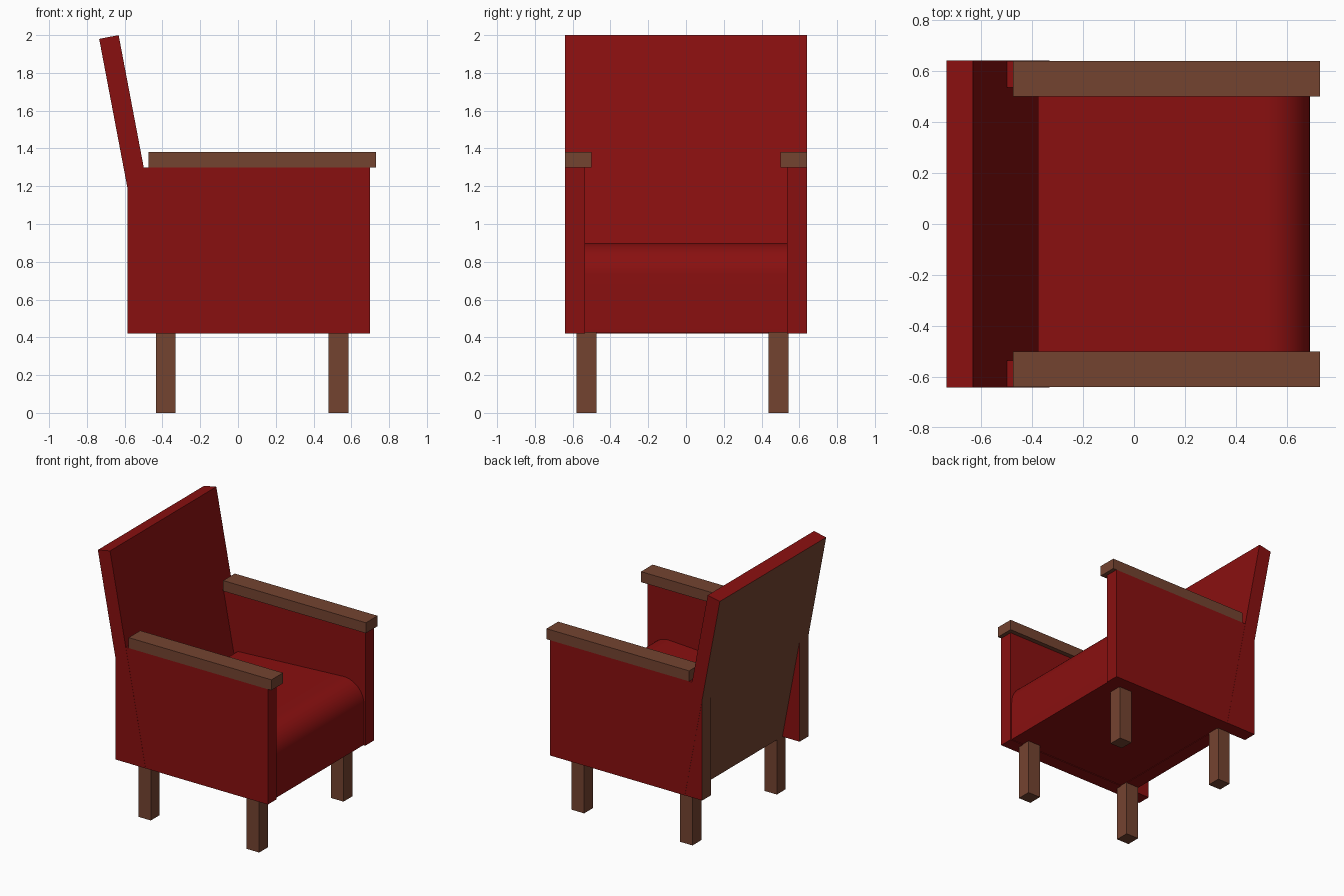
import bpy, bmesh, math

if "Cube" in bpy.data.objects:
    bpy.data.objects.remove(bpy.data.objects["Cube"])


def material(name, rgb):
    m = bpy.data.materials.new(name)
    m.diffuse_color = (*rgb, 1)
    m.use_nodes = True
    m.node_tree.nodes["Principled BSDF"].inputs["Base Color"].default_value = m.diffuse_color
    return m


RED = material("red upholstery", (0.25, 0.005, 0.005))
WOOD = material("brown wood", (0.175, 0.057, 0.03))


def extrude_profile(name, profile, y0, y1, mat, back_mat=None):
    """Extrude an x-z outline along y; faces pointing backwards may get their own colour."""
    bm = bmesh.new()
    near = [bm.verts.new((x, y0, z)) for x, z in profile]
    far = [bm.verts.new((x, y1, z)) for x, z in profile]
    n = len(profile)
    bm.faces.new(near)
    bm.faces.new(far[::-1])
    for i in range(n):
        j = (i + 1) % n
        bm.faces.new((near[j], near[i], far[i], far[j]))
    bmesh.ops.recalc_face_normals(bm, faces=bm.faces)
    bm.normal_update()
    if back_mat:
        for f in bm.faces:
            if f.normal.x < -0.9:
                f.material_index = 1
    mesh = bpy.data.meshes.new(name)
    bm.to_mesh(mesh)
    bm.free()
    mesh.materials.append(mat)
    if back_mat:
        mesh.materials.append(back_mat)
    ob = bpy.data.objects.new(name, mesh)
    bpy.context.collection.objects.link(ob)
    return ob


def box(name, x0, x1, y0, y1, z0, z1, mat, back_mat=None):
    return extrude_profile(name, [(x0, z0), (x1, z0), (x1, z1), (x0, z1)], y0, y1, mat, back_mat)


# side panels and wooden armrests
for side, s in (("left", 1), ("right", -1)):
    ys = sorted((s * 0.535, s * 0.64))
    box(side + "_side_panel", -0.585, 0.70, *ys, 0.42, 1.30, RED, WOOD)
    ya = sorted((s * 0.50, s * 0.64))
    box(side + "_armrest", -0.475, 0.73, *ya, 1.30, 1.38, WOOD)

# leaning backrest with a wooden rear face
extrude_profile("backrest", [(-0.439, 0.42), (-0.332, 0.42), (-0.632, 2.0), (-0.735, 1.98)],
                -0.641, 0.641, RED, WOOD)

# seat with a rounded front edge, sloping slightly down to the rear
r = 0.17
nose = [(0.69 - r + r * math.cos(a), 0.90 - r + r * math.sin(a))
        for a in (math.radians(93) * i / 14 for i in range(15))]
seat = extrude_profile("seat", [(-0.376, 0.425), (0.69, 0.425)] + nose + [(-0.376, 0.852)],
                       -0.535, 0.535, RED)
bpy.context.view_layer.objects.active = seat
seat.select_set(True)
bpy.ops.object.shade_smooth_by_angle(angle=math.radians(30))

# legs
for end, x in (("rear", -0.435), ("front", 0.48)):
    for side, y in (("left", 0.437), ("right", -0.58)):
        box(f"{end}_{side}_leg", x, x + 0.105, y, y + 0.106, 0, 0.43, WOOD)
